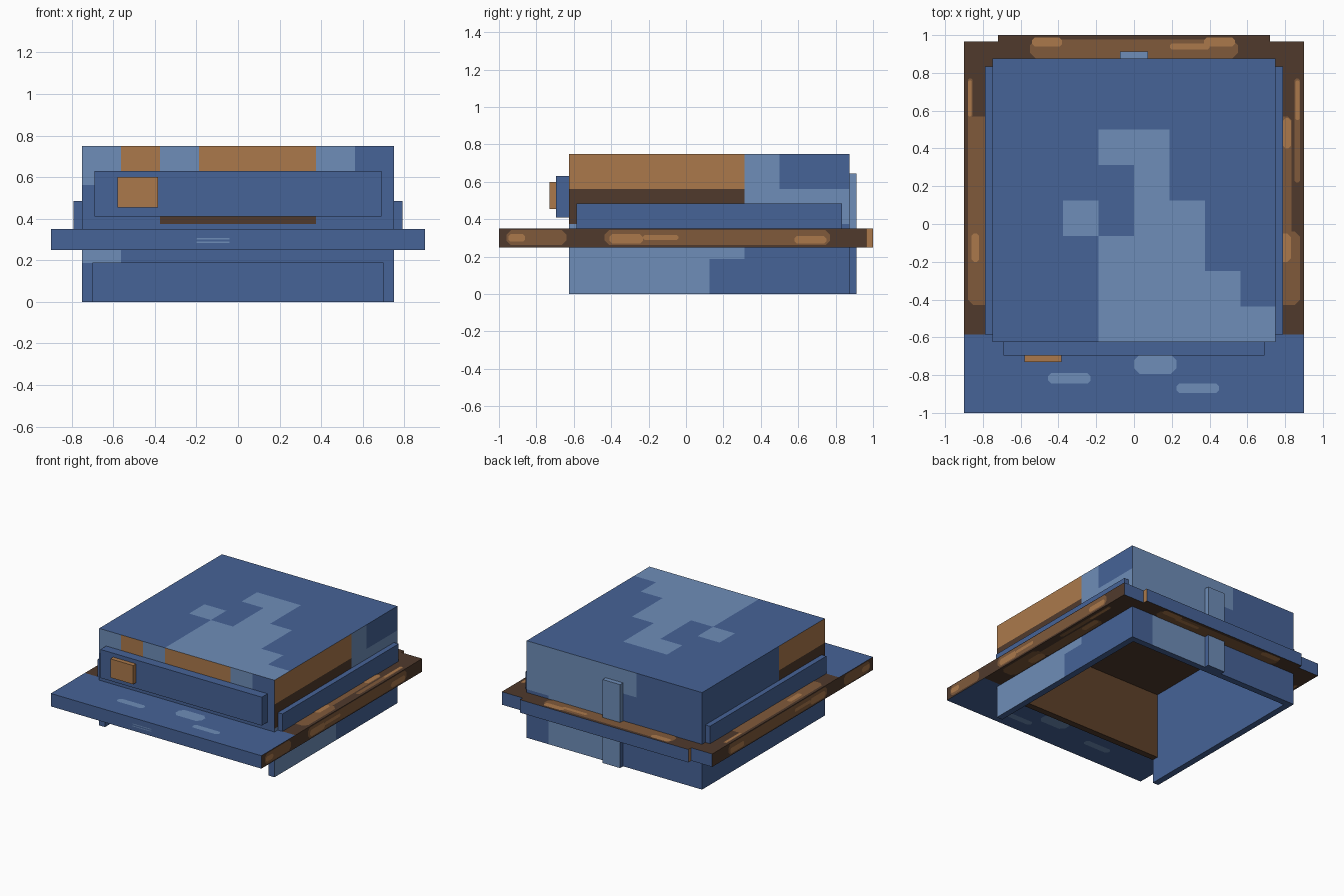
import bpy
import bmesh
from mathutils import Vector

if "Cube" in bpy.data.objects:
    bpy.data.objects.remove(bpy.data.objects["Cube"])


def linear(byte):
    c = byte / 255
    return c / 12.92 if c <= 0.04045 else ((c + 0.055) / 1.055) ** 2.4


def make_material(name, hexcode):
    mat = bpy.data.materials.new(name)
    colour = [linear(b) for b in bytes.fromhex(hexcode)] + [1]
    mat.use_nodes = True
    mat.diffuse_color = colour
    shader = next(n for n in mat.node_tree.nodes if n.type == "BSDF_PRINCIPLED")
    shader.inputs["Base Color"].default_value = colour
    shader.inputs["Roughness"].default_value = 0.9
    return mat


# Colour keys: Blue, Light blue, Orange, Mid brown, Dark brown, Inner lining
KEYS = "BLOMDI"
MATERIALS = [make_material(*m) for m in (
    ("blue cloth", "466397"), ("light blue cloth", "6E8DB8"),
    ("orange leather", "AB794B"), ("mid brown leather", "805A3B"),
    ("dark brown leather", "503A2C"), ("brown lining", "5E4029"))]


def add_object(name, bm):
    mesh = bpy.data.meshes.new(name)
    bm.to_mesh(mesh)
    bm.free()
    for mat in MATERIALS:
        mesh.materials.append(mat)
    obj = bpy.data.objects.new(name, mesh)
    bpy.context.collection.objects.link(obj)


def box(name, lo, hi, paint, cuts=((), (), ())):
    """Box from corner lo to hi, sliced at cuts, each face coloured by paint(axis, normal, centre)."""
    bm = bmesh.new()
    bmesh.ops.create_cube(bm, size=1)
    lo, hi = Vector(lo), Vector(hi)
    for v in bm.verts:
        v.co = [l + (c + 0.5) * (h - l) for c, l, h in zip(v.co, lo, hi)]
    for axis, values in enumerate(cuts):
        normal = Vector([float(i == axis) for i in range(3)])
        for value in sorted(set(values)):
            if lo[axis] + 1e-4 < value < hi[axis] - 1e-4:
                bmesh.ops.bisect_plane(bm, geom=bm.verts[:] + bm.edges[:] + bm.faces[:],
                                       plane_co=normal * value, plane_no=normal)
    bm.normal_update()
    for face in bm.faces:
        n = face.normal
        axis = max(range(3), key=lambda i: abs(n[i]))
        key = paint(axis, n, face.calc_center_median()) if callable(paint) else paint
        face.material_index = KEYS.index(key)
    add_object(name, bm)


def patches(name, axis, levels, spots):
    """Thin clipped-corner patches (u0, u1, v0, v1, key) on the surfaces at levels (position, sign)."""
    bm = bmesh.new()
    for level, sign in levels:
        for u0, u1, v0, v1, key in spots:
            c = min(0.03, 0.3 * (u1 - u0), 0.3 * (v1 - v0))
            ring = [(u0 + c, v0), (u1 - c, v0), (u1, v0 + c), (u1, v1 - c),
                    (u1 - c, v1), (u0 + c, v1), (u0, v1 - c), (u0, v0 + c)]
            lift = 0.004 if key == "O" else 0.002
            verts = []
            for u, v in ring:
                co = [u, v]
                co.insert(axis, level + sign * lift)
                verts.append(bm.verts.new(co))
            face = bm.faces.new(verts)
            face.normal_update()
            if face.normal[axis] * sign < 0:
                face.normal_flip()
            face.material_index = KEYS.index(key)
    add_object(name, bm)


# Crown: patchwork maps, top row first, columns along +x or +y
CELL, X0, Y0 = 0.1875, -0.75, -0.625
X1, Y1, Z1, T = 0.75, 0.875, 0.75, 0.05
B0, B1 = 0.25, 0.35
TOP = ["BBBBBBBB", "BBBBBBBB", "BBBLLBBB", "BBBBLBBB",
       "BBLBLLBB", "BBBLLLBB", "BBBLLLLB", "BBBLLLLL"]
FRONT = ["LOLOOOLB", "BBDDDDBB", "LBBBBBBB", "BBBBBBBB"]
BACK = ["BBBLLLLL", "BBBBLLLL", "BBBBLLLB", "BBBBLLLB"]
LEFT = ["OOOOOLBB", "DDDDDLLL", "LLLLLBBB", "LLLLBBBB"]
RIGHT = ["OOOBBBBB", "DDDBBBBB", "BBBBBBBB", "BBBBBBBB"]


def crown_paint(axis, n, c):
    def near(a, b):
        return abs(a - b) < 1e-3
    col = min(7, int((c.x - X0) / CELL))
    depth = min(7, int((c.y - Y0) / CELL))
    row = min(3, int((Z1 - c.z) / CELL))
    if axis == 2:
        return TOP[7 - depth][col] if near(c.z, Z1) else "B" if near(c.z, 0) else "D"
    if axis == 1:
        if near(c.y, Y0):
            # The light front patch stays below the brim
            return "B" if row == 2 and c.z > B1 else FRONT[row][col]
        return BACK[row][col] if near(c.y, Y1) else "I" if n.y > 0 else "B"
    if near(c.x, X1):
        return LEFT[row][depth]
    return RIGHT[row][depth] if near(c.x, X0) else "B"


GRID = ([X0 + CELL * i for i in range(9)], [Y0 + CELL * i for i in range(9)],
        [CELL * i for i in range(5)] + [B1])
for name, lo, hi in (
        ("crown_top", (X0, Y0, Z1 - T), (X1, Y1, Z1)),
        ("crown_left_wall", (X1 - T, Y0, 0), (X1, Y1, Z1 - T)),
        ("crown_right_wall", (X0, Y0, 0), (X0 + T, Y1, Z1 - T)),
        ("crown_back_wall", (X0 + T, Y1 - T, 0), (X1 - T, Y1, Z1 - T)),
        ("crown_front_wall", (X0 + T, Y0, CELL), (X1 - T, Y0 + T, Z1 - T))):
    box(name, lo, hi, crown_paint, GRID)


# Brim
def visor_paint(axis, n, c):
    return "D" if axis == 0 else "B"


def edge_paint(axis, n, c):
    return "B" if axis == 1 and n.y > 0 else "D"


def rim_paint(axis, n, c):
    return "O" if axis == 0 else edge_paint(axis, n, c)


box("brim_front", (-0.9, -1, B0), (0.9, -0.585, B1), visor_paint)
box("brim_back", (X0, Y1, B0), (X1, 0.965, B1), edge_paint)
box("brim_back_edge", (-0.72, 0.965, B0), (0.72, 1, B1), rim_paint)
for side, s in (("left", 1), ("right", -1)):
    x = sorted((s * 0.75, s * 0.9))
    box("brim_" + side, (x[0], -0.585, B0), (x[1], 0.965, B1), edge_paint)
    # Raised side band of the crown
    x = sorted((s * 0.75, s * 0.79))
    box("side_band_" + side, (x[0], -0.585, B1), (x[1], 0.835, 0.485), "B")

# Worn patches on the brim
FLAT = ((B1, 1), (B0, -1))
patches("visor_patches", 2, FLAT, [
    (0, 0.225, -0.795, -0.69, "L"), (-0.455, -0.23, -0.845, -0.79, "L"),
    (0.225, 0.45, -0.895, -0.845, "L")])
patches("visor_edge_lines", 1, [(-1, -1)], [
    (-0.2, -0.04, 0.284, 0.29, "L"), (-0.2, -0.04, 0.3, 0.306, "L")])
patches("brim_back_patches", 2, FLAT, [
    (-0.55, 0.55, Y1, 0.978, "M"), (0.19, 0.4, 0.925, 0.955, "O"),
    (-0.54, -0.38, 0.94, 0.987, "O"), (0.37, 0.535, 0.94, 0.987, "O")])
patches("brim_left_patches", 2, FLAT, [
    (0.76, 0.88, -0.43, -0.04, "M"), (0.76, 0.835, -0.06, 0.57, "M"),
    (0.85, 0.88, 0.22, 0.77, "M"), (0.855, 0.875, 0.55, 0.76, "O"),
    (0.79, 0.83, 0.4, 0.56, "O"), (0.77, 0.83, -0.2, -0.05, "O")])
patches("brim_right_patches", 2, FLAT, [
    (-0.88, -0.76, -0.43, 0.57, "M"), (-0.88, -0.855, 0.5, 0.77, "M"),
    (-0.878, -0.86, 0.57, 0.76, "O"), (-0.86, -0.82, -0.2, -0.05, "O")])
patches("brim_side_patches", 0, [(0.9, 1), (-0.9, -1)], [
    (-0.96, -0.64, 0.262, 0.342, "M"), (-0.95, -0.86, 0.28, 0.32, "O"),
    (-0.435, 0.77, 0.262, 0.342, "M"), (-0.41, -0.23, 0.27, 0.32, "O"),
    (-0.23, -0.04, 0.29, 0.315, "O"), (0.58, 0.75, 0.27, 0.31, "O")])

# Front plate with badge
box("front_plate", (-0.69, -0.695, 0.41), (0.69, Y0, 0.63), "B")
box("badge", (-0.58, -0.73, 0.455), (-0.385, -0.695, 0.6), "O")


# Back strap above and below the brim
def strap_paint(axis, n, c):
    return "L" if axis == 1 else "B"


box("strap_upper", (-0.075, Y1, B1), (0.075, 0.912, 0.645), "L")
box("strap_lower", (-0.075, Y1, 0), (0.075, 0.912, B0), strap_paint)
